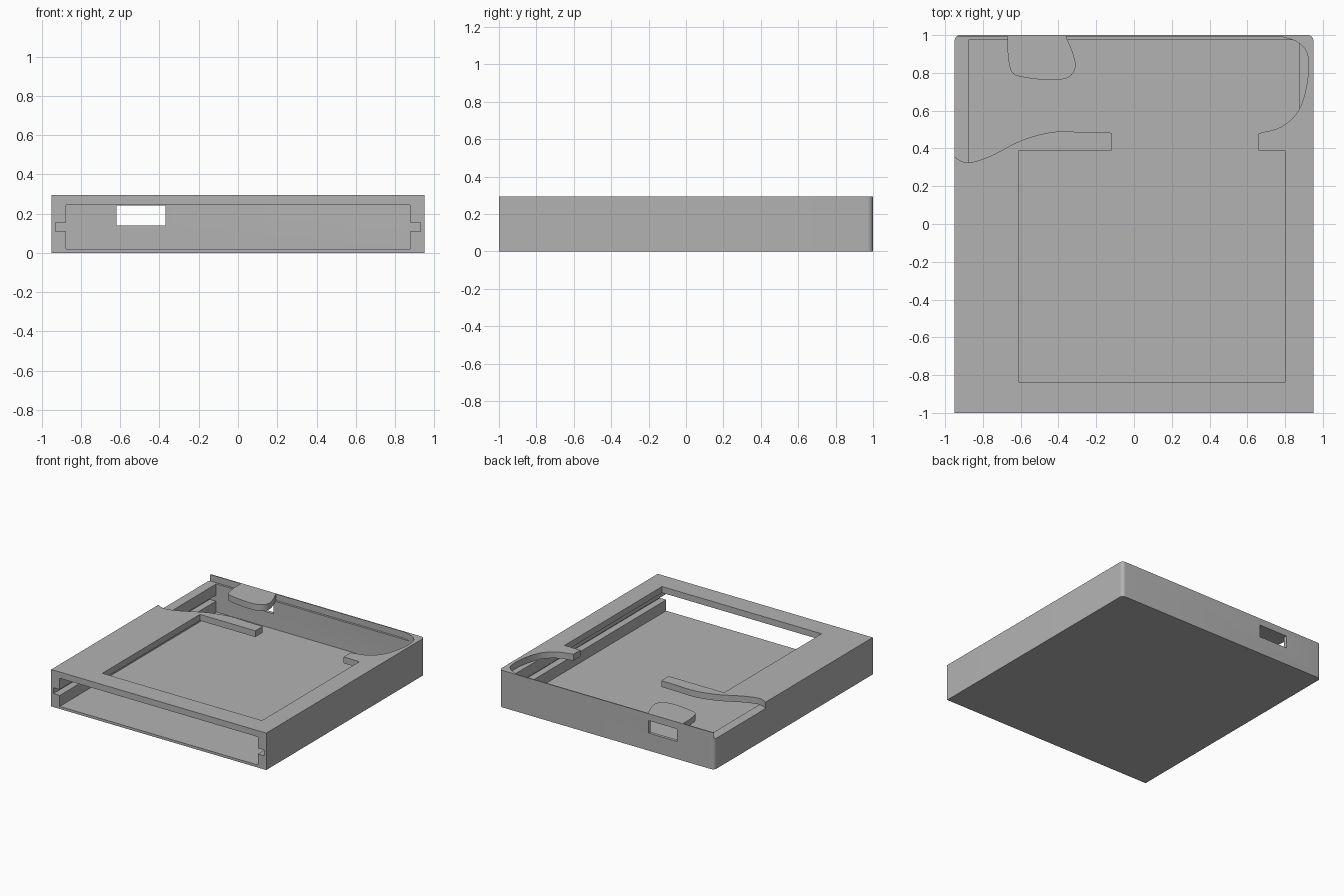
import bpy, math
from mathutils import Vector

cube = bpy.data.objects.get("Cube")
if cube:
    bpy.data.objects.remove(cube, do_unlink=True)

grey = bpy.data.materials.new("plain grey")
grey.use_nodes = True
colour = (0.45, 0.45, 0.45, 1)
grey.diffuse_color = colour
grey.node_tree.nodes["Principled BSDF"].inputs["Base Color"].default_value = colour


def prism(name, outline, lo, hi, axis="z"):
    """Extrude a 2D outline from lo to hi: (x, y) along z, (y, z) along x."""
    def place(p, h):
        return (p[0], p[1], h) if axis == "z" else (h, p[0], p[1])
    n = len(outline)
    verts = [place(p, lo) for p in outline] + [place(p, hi) for p in outline]
    faces = [tuple(reversed(range(n))), tuple(range(n, 2 * n))]
    faces += [(i, (i + 1) % n, (i + 1) % n + n, i + n) for i in range(n)]
    mesh = bpy.data.meshes.new(name)
    mesh.from_pydata(verts, [], faces)
    mesh.materials.append(grey)
    obj = bpy.data.objects.new(name, mesh)
    bpy.context.collection.objects.link(obj)
    return obj


def box(name, x0, x1, y0, y1, z0, z1):
    return prism(name, [(x0, y0), (x1, y0), (x1, y1), (x0, y1)], z0, z1)


def spline(points, steps=6):
    """Smooth curve through the points."""
    p = [Vector(q) for q in points]
    p = [2 * p[0] - p[1]] + p + [2 * p[-1] - p[-2]]
    out = []
    for i in range(1, len(p) - 2):
        a, b, c, d = p[i - 1:i + 3]
        for s in range(steps):
            t = s / steps
            out.append(tuple(0.5 * (2 * b + (c - a) * t + (2 * a - 5 * b + 4 * c - d) * t * t
                                    + (3 * b - a - 3 * c + d) * t ** 3)))
    return out + [tuple(p[-2])]


# Case body with rounded back corners
W, H, R = 0.95, 0.295, 0.03
arc = [(W - R + R * math.cos(a), 1 - R + R * math.sin(a))
       for a in (math.pi / 2 * i / 8 for i in range(9))]
body = prism("case_body", [(-W, -1), (W, -1)] + arc + [(-x, y) for x, y in reversed(arc)], 0, H)

# Hollow inside, board grooves and the dovetail notch for the front panel
cutters = [box("cavity", -0.875, 0.875, -1.1, 0.975, 0.02, 0.245),
           box("board_groove", -0.93, 0.93, -1.1, 0.97, 0.108, 0.155),
           prism("dovetail", [(-1.05, 0.075), (-1.05, 0.235), (-1, 0.2), (-0.93, 0.244),
                              (-0.93, 0.07), (-1, 0.112)], -1.1, 1.1, "x"),
           box("port_slot", -0.62, -0.37, 0.9, 1.1, 0.14, 0.24)]

# Opening in the lid, going around the tab over the port
LIP = 0.992
right_edge = spline([(0.66, 0.48), (0.78, 0.515), (0.87, 0.6), (0.915, 0.74),
                     (0.92, 0.89), (0.87, 0.96), (0.78, LIP)])
tab_edge = spline([(-0.36, LIP), (-0.325, 0.91), (-0.31, 0.83), (-0.35, 0.775), (-0.45, 0.762),
                   (-0.6, 0.78), (-0.65, 0.81), (-0.668, 0.9), (-0.67, LIP)])
left_edge = spline([(-1, 0.39), (-0.95, 0.355), (-0.88, 0.325), (-0.76, 0.36), (-0.59, 0.445),
                    (-0.42, 0.488), (-0.25, 0.485), (-0.12, 0.483)])
opening = ([(-0.61, -0.84), (0.8, -0.84), (0.8, 0.39), (0.66, 0.39)] + right_edge + tab_edge
           + [(-1, LIP)] + left_edge + [(-0.12, 0.39), (-0.61, 0.39)])
cutters.append(prism("lid_opening", opening, 0.244, 0.4))

# Carve the body, then drop the cutters
for c in cutters:
    c.hide_render = True
    mod = body.modifiers.new(c.name, "BOOLEAN")
    mod.operation, mod.solver, mod.object = "DIFFERENCE", "EXACT", c
bpy.context.view_layer.update()
carved = bpy.data.meshes.new_from_object(body.evaluated_get(bpy.context.evaluated_depsgraph_get()))
body.modifiers.clear()
body.data = carved
for c in cutters:
    bpy.data.objects.remove(c, do_unlink=True)

bpy.ops.object.select_all(action="DESELECT")
body.select_set(True)
bpy.context.view_layer.objects.active = body
bpy.ops.object.shade_smooth_by_angle(angle=math.radians(30))
